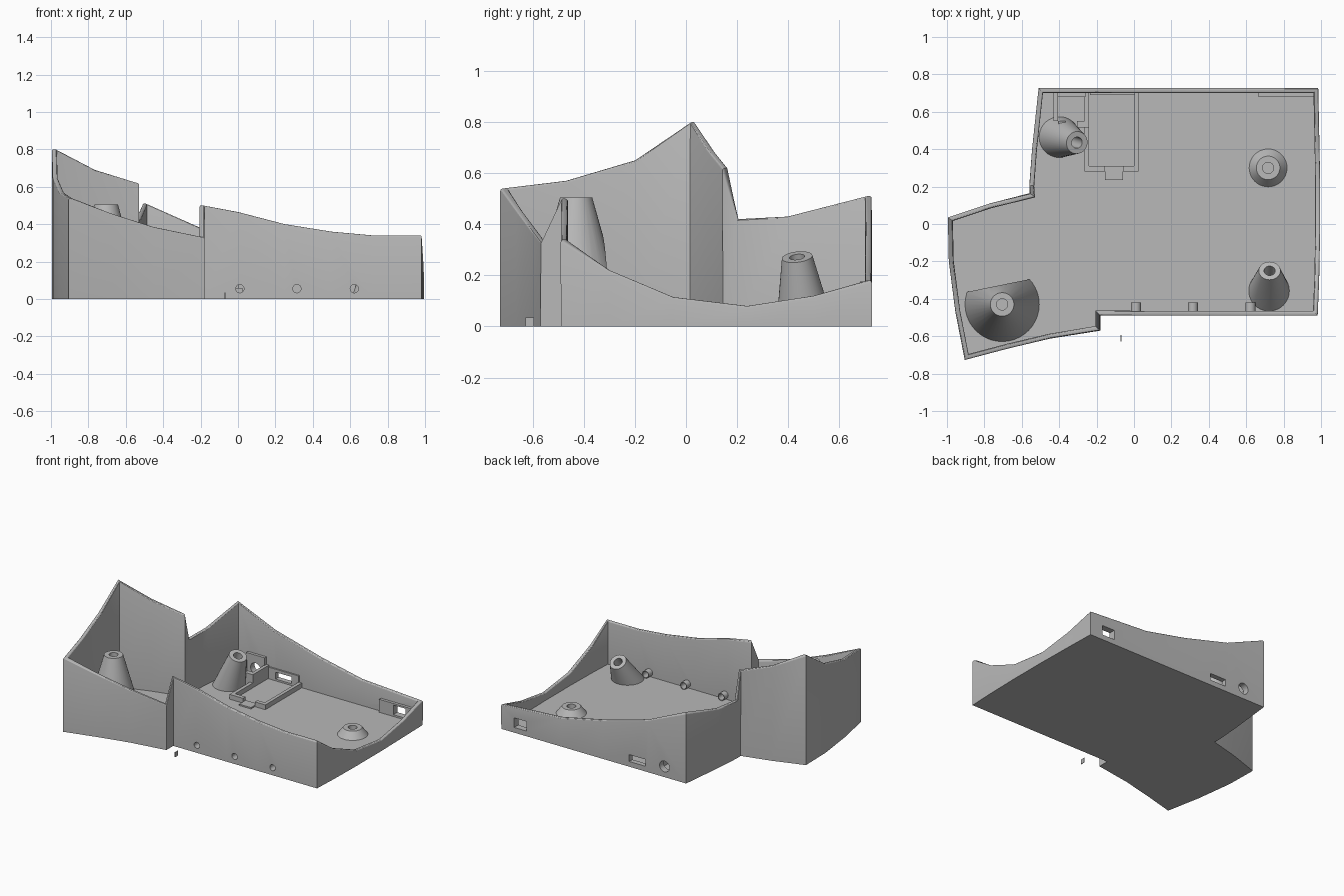
import bpy, bmesh, math
from mathutils import Vector, Matrix

cube = bpy.data.objects.get("Cube")
if cube:
    bpy.data.objects.remove(cube, do_unlink=True)

grey = bpy.data.materials.new("plain grey plastic")
grey.use_nodes = True
grey.diffuse_color = (0.48, 0.48, 0.48, 1)
grey.node_tree.nodes["Principled BSDF"].inputs["Base Color"].default_value = (0.48, 0.48, 0.48, 1)

FLOOR = 0.025
WALL = 0.026


def finish(name, bm):
    bmesh.ops.recalc_face_normals(bm, faces=bm.faces[:])
    mesh = bpy.data.meshes.new(name)
    bm.to_mesh(mesh)
    bm.free()
    mesh.materials.append(grey)
    ob = bpy.data.objects.new(name, mesh)
    bpy.context.collection.objects.link(ob)
    return ob


def activate(ob):
    bpy.ops.object.select_all(action='DESELECT')
    ob.select_set(True)
    bpy.context.view_layer.objects.active = ob


def smooth(ob, degrees=30):
    activate(ob)
    bpy.ops.object.shade_smooth_by_angle(angle=math.radians(degrees))


def boxes(name, *spans):
    """One object made of boxes, each given as x, y and z spans."""
    bm = bmesh.new()
    for span in spans:
        lo, hi = Vector(span[0::2]), Vector(span[1::2])
        size = hi - lo
        bmesh.ops.create_cube(bm, size=1, matrix=Matrix.Translation((lo + hi) / 2)
                              @ Matrix.Diagonal((*size, 1)))
    return finish(name, bm)


def rod(name, x, y, z, radius, length):
    """A cylinder lying along y."""
    bm = bmesh.new()
    bmesh.ops.create_cone(bm, cap_ends=True, segments=24, radius1=radius, radius2=radius, depth=length,
                          matrix=Matrix.Translation((x, y, z)) @ Matrix.Rotation(math.pi / 2, 4, 'X'))
    return finish(name, bm)


def cut(ob, cutters):
    activate(ob)
    for cutter in cutters:
        mod = ob.modifiers.new("cut", 'BOOLEAN')
        mod.operation = 'DIFFERENCE'
        mod.solver = 'EXACT'
        mod.object = cutter
        bpy.ops.object.modifier_apply(modifier=mod.name)


def post(name, base, top, r_base, r_top, clip=None):
    """A screw post: a cone along a leaning axis with a blind hole in its top."""
    base, top = Vector(base), Vector(top)
    axis = (top - base).normalized()
    tilt = Vector((0, 0, 1)).rotation_difference(axis).to_matrix()
    level = Matrix.Identity(3)
    n = 40
    bm = bmesh.new()
    rings = []
    for centre, radius, turn in ((base, r_base, level), (top, r_top, tilt), (top, 0.03, tilt),
                                 (top - axis * (top - base).length * 0.7, 0.03, tilt)):
        rings.append([bm.verts.new(centre + turn @ Vector((radius * math.cos(a), radius * math.sin(a), 0)))
                      for a in (2 * math.pi * i / n for i in range(n))])
    for a, b in zip(rings, rings[1:]):
        for i in range(n):
            j = (i + 1) % n
            bm.faces.new((a[i], a[j], b[j], b[i]))
    bm.faces.new(rings[0])
    bm.faces.new(rings[-1])
    if clip:
        cutting = bmesh.ops.bisect_plane(bm, geom=bm.verts[:] + bm.edges[:] + bm.faces[:],
                                         plane_co=clip[0], plane_no=clip[1], clear_outer=True)
        rim = [e for e in cutting["geom_cut"] if isinstance(e, bmesh.types.BMEdge)]
        bmesh.ops.holes_fill(bm, edges=rim)
    smooth(finish(name, bm))


# Case outline, counter-clockwise: x, y and height of the rim
outline = [
    (-.905, -.727, .54), (-.67, -.665, .455), (-.45, -.613, .385), (-.18, -.57, .33),
    (-.18, -.49, .5), (0, -.49, .465), (.25, -.49, .4), (.5, -.49, .36), (.72, -.49, .34),
    (.982, -.49, .34), (.99, -.3, .22), (.995, -.05, .115), (.995, .24, .08), (.99, .5, .12),
    (.985, .727, .18), (.5, .727, .21), (.17, .727, .28), (-.2, .727, .38),
    (-.51, .727, .51), (-.545, .4, .43), (-.56, .205, .42), (-.557, .165, .62),
    (-.77, .11, .69), (-.995, .035, .8), (-.99, -.2, .65), (-.955, -.47, .57)]


def inset(points, distance):
    result = []
    for i, p in enumerate(points):
        p = Vector(p[:2])
        d1 = (p - Vector(points[i - 1][:2])).normalized()
        d2 = (Vector(points[(i + 1) % len(points)][:2]) - p).normalized()
        n1, n2 = Vector((-d1.y, d1.x)), Vector((-d2.y, d2.x))
        result.append(p + (n1 + n2) * distance / (1 + n1.dot(n2)))
    return result


# Open case with floor and softened rim
bm = bmesh.new()
inner = inset(outline, WALL)
loops = [[bm.verts.new((x, y, 0)) for x, y, z in outline],
         [bm.verts.new(p) for p in outline],
         [bm.verts.new((q.x, q.y, p[2])) for p, q in zip(outline, inner)],
         [bm.verts.new((q.x, q.y, FLOOR)) for q in inner]]
count = len(outline)
for a, b in zip(loops, loops[1:]):
    for i in range(count):
        j = (i + 1) % count
        bm.faces.new((a[i], a[j], b[j], b[i]))
bm.faces.new(loops[0])
bm.faces.new(loops[3])
rim_edges = [bm.edges.get((ring[i - 1], ring[i])) for ring in loops[1:3] for i in range(count)]
bmesh.ops.bevel(bm, geom=rim_edges, offset=0.009, segments=3, profile=0.5, affect='EDGES')
case = finish("case_shell", bm)

# Brackets behind the port openings
jack_panel = boxes("jack_panel", (-.41, -.26, .68, .71, .02, .175))
slot_panel = boxes("slot_panel", (-.235, .005, .69, .71, .02, .11))
switch_panel = boxes("switch_panel", (.665, .965, .68, .71, .02, .12))

# Jack cradle: two sides and a front stop
boxes("jack_cradle", (-.43, -.405, .55, .71, .02, .12), (-.265, -.24, .515, .71, .02, .12),
      (-.405, -.365, .515, .55, .02, .12), (-.305, -.265, .515, .55, .02, .12))

# Board tray: low rails with a gap and a small tab at the front
boxes("board_tray", (-.265, -.24, .28, .71, .02, .06), (0, .025, .28, .71, .02, .06),
      (-.24, -.155, .28, .31, .02, .06), (-.06, 0, .28, .31, .02, .06),
      (-.155, -.06, .235, .31, .02, .035))

# Port openings through the back wall and brackets
jack_cut = rod("jack_cutter", -.335, .72, .078, .04, .2)
slot_cut = boxes("slot_cutter", (-.18, -.05, .6, .8, .038, .088))
switch_cut = boxes("switch_cutter", (.78, .88, .6, .8, .038, .108))

# Indicator sleeves and holes in the front wall
hole_cuts = []
for number, x in enumerate((.01, .315, .622)):
    hole = rod("hole_cutter", x, -.46, .055, .022, .2)
    sleeve = rod("indicator_sleeve_" + str(number), x, -.445, .055, .027, .05)
    cut(sleeve, [hole])
    smooth(sleeve)
    hole_cuts.append(hole)

cut(jack_panel, [jack_cut])
cut(slot_panel, [slot_cut])
cut(switch_panel, [switch_cut])
cutters = [jack_cut, slot_cut, switch_cut] + hole_cuts
cut(case, cutters)
smooth(case, 25)
for cutter in cutters:
    bpy.data.objects.remove(cutter, do_unlink=True)

# Screw posts
post("thumb_post", (-.705, -.43, .02), (-.705, -.43, .505), .2, .063,
     clip=((-.705, -.325, 0), (-.2, .98, 0)))
post("back_right_post", (-.4, .465, .02), (-.305, .435, .272), .11, .06)
post("back_left_post", (.717, .3, .02), (.717, .3, .075), .105, .063)
post("front_left_post", (.722, -.36, .02), (.725, -.25, .185), .11, .058)

# Small loose tab in front of the case
boxes("loose_tab", (-.072, -.068, -.628, -.594, 0, .035))
